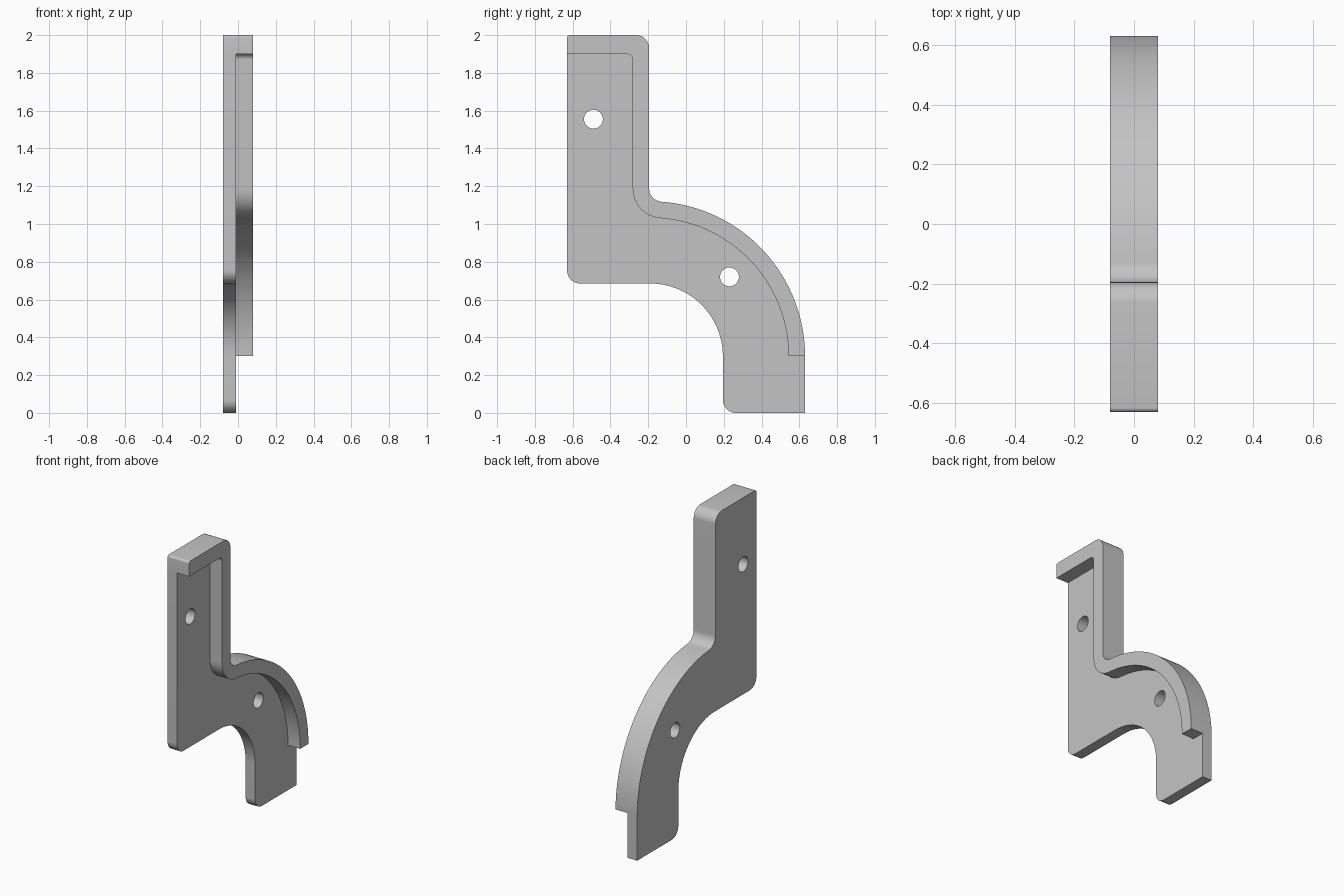
import bpy, bmesh
from math import sin, cos, radians, degrees, atan2, sqrt, pi
from mathutils import Vector

cube = bpy.data.objects.get("Cube")
if cube:
    bpy.data.objects.remove(cube, do_unlink=True)

# Main dimensions
BACK_X, STEP_X, FRONT_X = -0.08, -0.01, 0.08
Y0, Y1 = -0.63, 0.63
TOP, LEDGE, BASE, RIM_END = 2.0, 1.9, 0.685, 0.3
NECK, RIM = -0.195, 0.087
BEND = (-0.19, RIM_END)
R_OUT, R_IN = 0.82, 0.385
FILLET = 0.07


def arc(centre, r, start, end, n=12):
    """Points (y, z) along an arc, angles in degrees."""
    steps = [radians(start + (end - start) * i / n) for i in range(n + 1)]
    return [(centre[0] + r * cos(a), centre[1] + r * sin(a)) for a in steps]


# Fillet where the straight neck flows into the big bend
fy = NECK + FILLET
fz = BEND[1] + sqrt((R_OUT + FILLET) ** 2 - (fy - BEND[0]) ** 2)
turn = degrees(atan2(fz - BEND[1], fy - BEND[0]))


def rim_edge(offset, top, corner):
    """Top corner, neck, fillet and big bend, moved inward by offset."""
    y = NECK - offset
    return (arc((y - corner, top - corner), corner, 90, 0)
            + arc((fy, fz), FILLET + offset, 180, 180 + turn)
            + arc(BEND, R_OUT - offset, turn, 0, 48)[1:])


outer = arc((Y0 + 0.015, TOP - 0.015), 0.015, 180, 90, 6) + rim_edge(0, TOP, FILLET)
inner = [(Y0, LEDGE)] + rim_edge(RIM, LEDGE, 0.03)
foot_y = BEND[0] + R_IN

rim_loop = outer + inner[::-1]
web_loop = (inner + [(Y1, RIM_END), (Y1, 0)]
            + arc((foot_y + FILLET, FILLET), FILLET, 270, 180)
            + arc(BEND, R_IN, 0, 90, 36)
            + arc((Y0 + FILLET, BASE + FILLET), FILLET, 270, 180))
holes = [arc(c, 0.05, 0, 360, 32)[:-1] for c in ((-0.49, 1.555), (0.23, 0.72))]

bm = bmesh.new()


def fill(*loops):
    """Flat region bounded by the first loop, pierced by the others."""
    edges = []
    for loop in loops:
        vs = [bm.verts.new((BACK_X, y, z)) for y, z in loop]
        edges += [bm.edges.new((a, b)) for a, b in zip(vs, vs[1:] + vs[:1])]
    made = bmesh.ops.triangle_fill(bm, edges=edges, use_beauty=True, normal=(1, 0, 0))
    return [g for g in made["geom"] if isinstance(g, bmesh.types.BMFace)]


def raise_faces(faces, height):
    made = bmesh.ops.extrude_face_region(bm, geom=faces)["geom"]
    verts = [g for g in made if isinstance(g, bmesh.types.BMVert)]
    bmesh.ops.translate(bm, verts=verts, vec=Vector((height, 0, 0)))


# Flat plate with the rim region marked, then the rim raised from it
in_rim = bm.faces.layers.int.new("in_rim")
for f in fill(rim_loop):
    f[in_rim] = 1
fill(web_loop, *holes)
bmesh.ops.remove_doubles(bm, verts=bm.verts[:], dist=0.0001)
raise_faces(bm.faces[:], STEP_X - BACK_X)
raise_faces([f for f in bm.faces if f[in_rim]
             and all(abs(v.co.x - STEP_X) < 0.001 for v in f.verts)], FRONT_X - STEP_X)
bmesh.ops.recalc_face_normals(bm, faces=bm.faces[:])
bm.faces.layers.int.remove(in_rim)

mesh = bpy.data.meshes.new("rimmed_bracket")
bm.to_mesh(mesh)
bm.free()
bracket = bpy.data.objects.new("rimmed_bracket", mesh)
bpy.context.collection.objects.link(bracket)

# Plain grey
grey = bpy.data.materials.new("plain_grey")
grey.use_nodes = True
colour = (0.55, 0.55, 0.55, 1)
grey.diffuse_color = colour
grey.node_tree.nodes["Principled BSDF"].inputs["Base Color"].default_value = colour
mesh.materials.append(grey)

bpy.ops.object.select_all(action='DESELECT')
bracket.select_set(True)
bpy.context.view_layer.objects.active = bracket
bpy.ops.object.shade_smooth_by_angle(angle=pi / 6)
